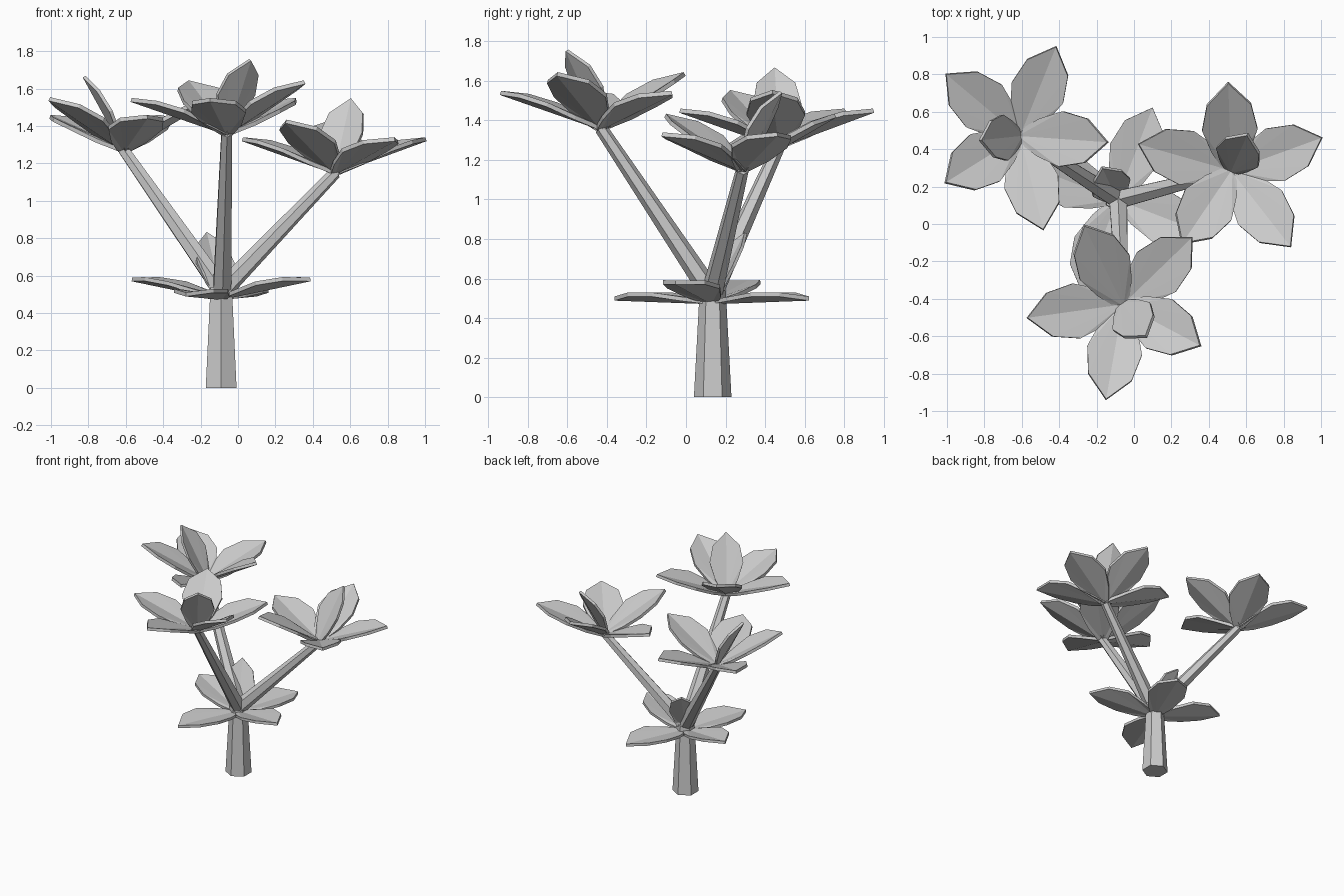
import bpy
import bmesh
from math import radians
from mathutils import Matrix, Vector

if "Cube" in bpy.data.objects:
    bpy.data.objects.remove(bpy.data.objects["Cube"], do_unlink=True)

grey = bpy.data.materials.new("plain grey")
grey.use_nodes = True
COLOUR = (0.6, 0.6, 0.6, 1)
grey.diffuse_color = COLOUR
grey.node_tree.nodes["Principled BSDF"].inputs["Base Color"].default_value = COLOUR


def finish(name, bm):
    bmesh.ops.recalc_face_normals(bm, faces=bm.faces)
    mesh = bpy.data.meshes.new(name)
    bm.to_mesh(mesh)
    bm.free()
    mesh.materials.append(grey)
    obj = bpy.data.objects.new(name, mesh)
    bpy.context.collection.objects.link(obj)
    return obj


def stem(name, start, end, r1, r2):
    """Tapered six-sided stem between two points."""
    start, end = Vector(start), Vector(end)
    axis = end - start
    turn = Matrix.Identity(4)
    if axis.xy.length > 0.001:
        turn = axis.to_track_quat('Z', 'Y').to_matrix().to_4x4()
    bm = bmesh.new()
    bmesh.ops.create_cone(bm, cap_ends=True, segments=6, radius1=r1, radius2=r2,
                          depth=axis.length,
                          matrix=Matrix.Translation((start + end) / 2) @ turn)
    return finish(name, bm)


# Half outline of a petal: distance along, half width, lift of the rim
OUTLINE = [(0.0, 0.03, 0.0), (0.13, 0.1, 0.012), (0.28, 0.148, 0.03), (0.43, 0.118, 0.025)]
TIP = (0.55, 0.0, 0.0)
THICK = 0.022


def add_petal(bm, matrix):
    """Cupped petal: a fan of facets from the base, given thickness."""
    right = [(x, -y, z) for x, y, z in OUTLINE]
    rim = right + [TIP] + OUTLINE[::-1]
    layers = []
    for lift in (0, THICK):
        up = Vector((0, 0, lift))
        hub = bm.verts.new(matrix @ up)
        ring = [bm.verts.new(matrix @ (Vector(p) + up)) for p in rim]
        for a, b in zip(ring, ring[1:] + ring[:1]):
            bm.faces.new((hub, a, b) if lift else (hub, b, a))
        layers.append(ring)
    low, top = layers
    for i in range(len(rim)):
        j = (i + 1) % len(rim)
        bm.faces.new((low[i], low[j], top[j], top[i]))


def rosette(name, centre, heading, petals):
    """Petals listed as (turn, pitch, scale) around a centre."""
    bm = bmesh.new()
    for turn, pitch, scale in petals:
        add_petal(bm, Matrix.Translation(centre)
                  @ Matrix.Rotation(radians(heading + turn), 4, 'Z')
                  @ Matrix.Rotation(radians(-pitch), 4, 'Y')
                  @ Matrix.Scale(scale, 4))
    return finish(name, bm)


# Trunk
stem("trunk", (-0.09, 0.135, 0), (-0.09, 0.135, 0.54), 0.095, 0.066)

# Branches, each carrying the same flower turned by a third of a circle
FLOWER = [(0, 19, 1), (72, 19, 1), (216, 19, 1), (144, 30, 1), (288, 30, 1), (118, 61, 0.83)]
HEADS = {"left_front": ((0.52, 0.285, 1.14), 308),
         "right_back": ((-0.61, 0.47, 1.26), 68),
         "front": ((-0.06, -0.43, 1.35), 188)}
for side, (head, heading) in HEADS.items():
    stem(side + "_branch", (-0.085, 0.13, 0.52), Vector(head) + Vector((0, 0, 0.01)), 0.055, 0.033)
    rosette(side + "_flower", head, heading, FLOWER)

# Collar of leaves at the fork
LEAVES = [(0, 2, 0.96), (180, 2, 0.96), (90, 11, 0.95), (270, 11, 0.95), (46, 61, 0.74)]
rosette("leaf_collar", (-0.09, 0.13, 0.47), 69, LEAVES)
